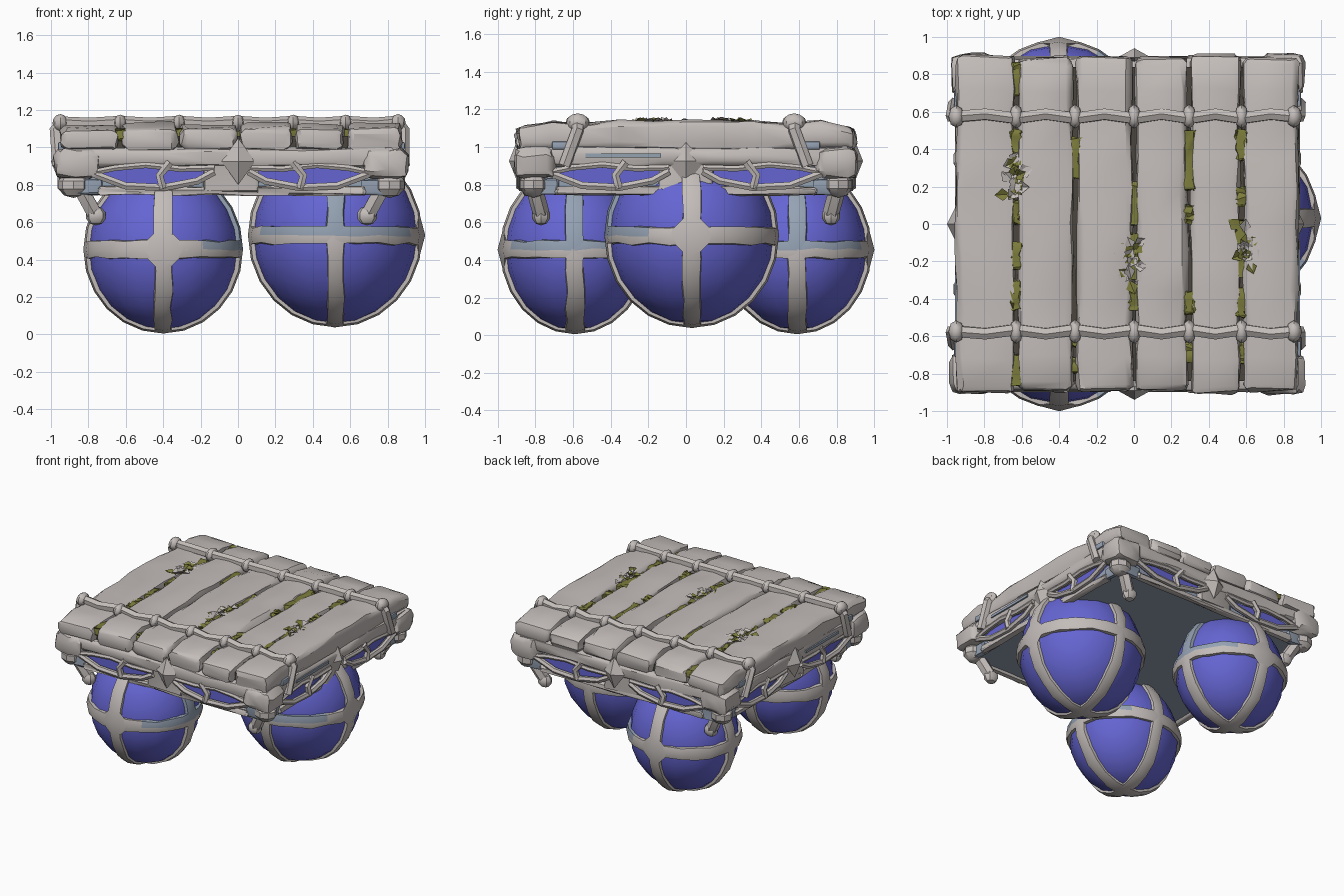
import bpy, bmesh, math, random
from mathutils import Vector, Matrix

random.seed(7)
if "Cube" in bpy.data.objects:
    bpy.data.objects.remove(bpy.data.objects["Cube"], do_unlink=True)


def material(name, rgb):
    m = bpy.data.materials.new(name)
    m.use_nodes = True
    m.diffuse_color = (*rgb, 1)
    m.node_tree.nodes["Principled BSDF"].inputs["Base Color"].default_value = (*rgb, 1)
    return m


GREY = material("weathered grey", (0.55, 0.51, 0.49))
BLUE = material("float blue", (0.13, 0.13, 0.65))
SLATE = material("pale slate", (0.30, 0.36, 0.45))
MOSS = material("moss green", (0.20, 0.20, 0.045))
DARK = material("gap brown", (0.07, 0.06, 0.045))
made = []


def add_object(name, me):
    ob = bpy.data.objects.new(name, me)
    bpy.context.collection.objects.link(ob)
    made.append(ob)
    return ob


def finish(name, bm, *mats):
    bmesh.ops.recalc_face_normals(bm, faces=bm.faces)
    me = bpy.data.meshes.new(name)
    bm.to_mesh(me)
    bm.free()
    for m in mats:
        me.materials.append(m)
    return add_object(name, me)


def block(name, lo, hi, mat, bevel=0.03, cuts=0, jitter=0.0, shape=None):
    """Bevelled, slightly uneven timber; cuts run across its longest side."""
    lo, hi = Vector(lo), Vector(hi)
    size, mid = hi - lo, (lo + hi) / 2
    bm = bmesh.new()
    bmesh.ops.create_cube(bm, size=1, matrix=Matrix.Translation(mid) @ Matrix.Diagonal((*size, 1)))
    if bevel:
        bmesh.ops.bevel(bm, geom=bm.edges[:], offset=bevel, segments=2, affect='EDGES', profile=0.5)
    axis = max(range(3), key=lambda i: size[i])
    for k in range(cuts):
        co = lo.copy()
        co[axis] += size[axis] * (k + 1) / (cuts + 1)
        no = Vector((0, 0, 0))
        no[axis] = 1
        bmesh.ops.bisect_plane(bm, geom=bm.verts[:] + bm.edges[:] + bm.faces[:], plane_co=co, plane_no=no)
    for v in bm.verts:
        if shape:
            shape(v.co)
        v.co += Vector([random.uniform(-jitter, jitter) for _ in range(3)])
    return finish(name, bm, mat)


def rope(name, points, radius):
    """Round cord through a few points."""
    cu = bpy.data.curves.new(name, 'CURVE')
    cu.dimensions = '3D'
    cu.bevel_depth, cu.bevel_resolution, cu.use_fill_caps = radius, 1, True
    sp = cu.splines.new('POLY')
    sp.points.add(len(points) - 1)
    for p, co in zip(sp.points, points):
        p.co = (*co, 1)
    tmp = bpy.data.objects.new(name, cu)
    bpy.context.collection.objects.link(tmp)
    me = bpy.data.meshes.new_from_object(tmp.evaluated_get(bpy.context.evaluated_depsgraph_get()))
    bpy.data.objects.remove(tmp, do_unlink=True)
    me.materials.clear()
    me.materials.append(GREY)
    add_object(name, me)


def gem(name, center, scale, u=4, v=2, mat=GREY):
    bm = bmesh.new()
    bmesh.ops.create_uvsphere(bm, u_segments=u, v_segments=v, radius=1,
                              matrix=Matrix.Translation(center) @ Matrix.Diagonal((*scale, 1)))
    return finish(name, bm, mat)


def band(name, center, radii, axis, inner):
    """Flat strap around a ball; its upper half is slate on the sheltered side."""
    bm, n, c = bmesh.new(), 24, Vector(center)
    i, j = [k for k in range(3) if k != axis]
    loops = []
    for s in range(n):
        a = 2 * math.pi * s / n
        row = []
        for w, d in ((-.05, -.04), (-.045, .012), (0, .022), (.045, .012), (.05, -.04)):
            p = Vector((0, 0, 0))
            p[i] = (radii[i] + d) * math.cos(a)
            p[j] = (radii[j] + d) * math.sin(a)
            p[axis] = w + random.uniform(-.008, .008)
            row.append(bm.verts.new(c + p))
        loops.append(row)
    for s in range(n):
        a, b = loops[s], loops[(s + 1) % n]
        for k in range(5):
            f = bm.faces.new((a[k], b[k], b[(k + 1) % 5], a[(k + 1) % 5]))
            p = f.calc_center_median() - c
            if p.z > .01 and p.dot(inner) > .2:
                f.material_index = 1
    finish(name, bm, GREY, SLATE)


# Three floats with crossed straps and one diamond joint facing outwards
floats = [("front_float", (-.4, -.59, .455), (.405, .375, .428), (0, -1, 0), (1, 0, 0)),
          ("back_float", (-.4, .59, .455), (.405, .375, .428), (0, 1, 0), (1, 0, 0)),
          ("left_float", (.52, .03, .53), (.445, .442, .47), (1, 0, 0), (0, -1, 0))]
for name, c, r, outward, inner in floats:
    gem(name, c, r, 16, 12, BLUE)
    for axis in range(3):
        band(f"{name}_strap", c, r, axis, Vector(inner))
    offset = Vector([o * k for o, k in zip(outward, r)])
    gem(f"{name}_strap_joint", Vector(c) + offset, [.036 if o else .135 for o in outward])

# Hull core with a dark floor under the plank gaps
X0, X1, Y = -.95, .88, .89
MX, HX = (X0 + X1) / 2, (X1 - X0) / 2
block("hull", (X0 + .06, -.83, .76), (X1 - .06, .83, 1.0), SLATE, 0)
block("gap_floor", (X0 + .03, -.84, .98), (X1 - .03, .84, 1.06), DARK, 0)


def side_point(side, u, out, z):
    """Point on one of four sides: u runs along it, out is past its face."""
    if side < 2:
        return Vector((MX + u * HX, (Y + out) * (-1, 1)[side], z))
    return Vector((MX + (HX + out) * (-1, 1)[side - 2], u * Y, z))


def side_block(name, side, u0, u1, o0, o1, z0, z1, mat=GREY, **kw):
    a, b = side_point(side, u0, o0, z0), side_point(side, u1, o1, z1)
    block(name, [min(p) for p in zip(a, b)], [max(p) for p in zip(a, b)], mat, **kw)


LOWER = ((.1, .87), (.2, .82), (.4, .785), (.62, .795), (.84, .87))
UPPER = ((.1, .89), (.3, .885), (.5, .905), (.68, .89), (.84, .86))

# Rails, cloth windows, lacing and centre bosses on every side
for side in range(4):
    side_block("upper_rail", side, -.97, .97, -.13, .0, .895, 1.0, bevel=.03, cuts=6, jitter=.01)
    side_block("lower_rail", side, -.78, .78, -.08, -.03, .745, .79, bevel=.012, cuts=6, jitter=.007)
    side_block("centre_post", side, -.16, .16, -.1, -.02, .76, .95, bevel=.02, jitter=.01)
    sc = (.09, .05, .125) if side < 2 else (.05, .1, .125)
    gem("centre_boss", side_point(side, .04 if side < 2 else 0, -.02 if side == 3 else 0, .925), sc)
    if side > 1:
        side_block("rail_streak", side, -.6, -.15, -.03, .008, .945, .965, SLATE, bevel=0)
    for s in (-1, 1):
        bm = bmesh.new()
        bm.faces.new([bm.verts.new(side_point(side, s * u, -.05, z)) for u, z in LOWER + UPPER[::-1]])
        finish("cloth_window", bm, BLUE)
        rope("lower_lacing", [side_point(side, s * u, -.015, z) for u, z in LOWER], .022)
        rope("upper_lacing", [side_point(side, s * u, -.015, z) for u, z in UPPER], .018)
        rope("lacing_tie", [side_point(side, s * u, -.01, z) for u, z in
                            ((.36, .92), (.42, .85), (.4, .78))], .024)
        side_block("corner_flap", side, s * .76, s * .93, -.08, -.04, .745, .83, SLATE, bevel=.01, jitter=.006)
        if side > 1:
            side_block("corner_cloth", side, s * .68, s * .8, -.06, .012, .985, 1.03, SLATE, bevel=.01)

# Corner blocks with hanging toggles
for sx in (-1, 1):
    for sy in (-1, 1):
        cx, cy = MX + sx * (HX - .09), sy * .80
        block("corner_block", (cx - .12, cy - .11, .83), (cx + .12, cy + .11, 1.0), GREY, .05, 1, .01)
        rope("corner_toggle", [(cx, cy, .86), (cx - sx * .03, cy, .76),
                               (cx - sx * .09, cy - sy * .03, .65)], .045)
        gem("toggle_knob", (cx - sx * .1, cy - sy * .03, .635), (.055, .05, .052), 8, 5)
        gem("toggle_collar", (cx + sx * .02, cy + sy * .01, .80), (.085, .075, .07), 8, 5)

# Six deck planks, worn down at their ends and under the ropes
edges = [-.96, -.63, -.315, .0, .295, .575, .885]
for i, (a, b) in enumerate(zip(edges, edges[1:])):
    end, lift = random.uniform(.885, .91), random.uniform(-.008, .008)

    def worn(co, mid=(a + b) / 2, lift=lift):
        pinch = math.exp(-((abs(co.y) - .57) / .06) ** 2)
        co.x = mid + (co.x - mid) * (1 - .05 * pinch)
        if co.z > 1.05:
            co.z += lift - .02 * pinch - (.028 if abs(co.y) > .8 else 0)
    block(f"deck_plank_{i + 1}", (a + .009, -end, .985), (b - .009, end, 1.13), GREY, .036, 9, .009, worn)

# Cross ropes over the deck, with a knot on each gap and ends tied down
for s in (-1, 1):
    y = s * .575
    pts = [(-.96, y + s * .07, .9), (-.975, y, 1.09), (-.94, y, 1.135)]
    for a, b in zip(edges, edges[1:]):
        pts += [((a + b) / 2, y + s * .012, 1.125), (b, y - s * .01, 1.135)]
    pts = pts[:-1] + [(.85, y, 1.14), (.885, y, 1.09), (.885, y + s * .07, .9)]
    rope("cross_rope", pts, .034)
    for x in edges[1:-1]:
        gem("rope_knot", (x, y, 1.13), (.036, .065, .045), 8, 6)
    for x in (-.95, .855):
        gem("rope_end_knot", (x, y, 1.13), (.042, .06, .048), 8, 6)

# Moss spans along each plank gap
spans = [((-.86, -.7), (-.46, -.3), (-.24, -.1), (.0, .12), (.3, .5), (.68, .86)),
         ((-.8, -.72), (-.66, -.6), (.24, .46)),
         ((-.46, -.34), (-.3, -.05), (.0, .22)),
         ((-.74, -.64), (-.48, -.36), (.0, .1), (.18, .5)),
         ((-.74, -.64), (-.5, -.34), (-.28, .02), (.1, .2), (.34, .5))]
for x, gap in zip(edges[1:-1], spans):
    for y0, y1 in gap:
        w = random.uniform(.024, .034)
        top = 1.095 if abs(y0 + y1) > 1.2 else 1.118
        block("moss", (x - w, y0, 1.04), (x + w, y1, top), MOSS, .01, 4, .01)

# Leaf tufts growing from three gaps
for cx, cy in ((-.645, .27), (-.015, -.2), (.605, -.11)):
    bm = bmesh.new()
    for k in range(18):
        base = Vector((cx + random.uniform(-.03, .03), cy + random.uniform(-.11, .09), 1.12))
        ang, ln = random.uniform(0, 2 * math.pi), random.uniform(.06, .095)
        d = Vector((math.cos(ang), math.sin(ang), 0))
        w = Vector((-d.y, d.x, 0)) * ln * .4
        up = Vector((0, 0, random.uniform(.015, .04)))
        q = [bm.verts.new(p) for p in (base, base + d * ln * .5 + w + up,
                                       base + d * ln + up * .6, base + d * ln * .5 - w + up)]
        for tri in ((0, 1, 2), (0, 2, 3)):
            bm.faces.new([q[t] for t in tri]).material_index = k % 2
    finish("leaf_tuft", bm, MOSS, GREY)

# Smooth shading with crisp edges
bpy.ops.object.select_all(action='DESELECT')
for ob in made:
    ob.select_set(True)
bpy.context.view_layer.objects.active = made[0]
bpy.ops.object.shade_smooth_by_angle(angle=math.radians(35))
